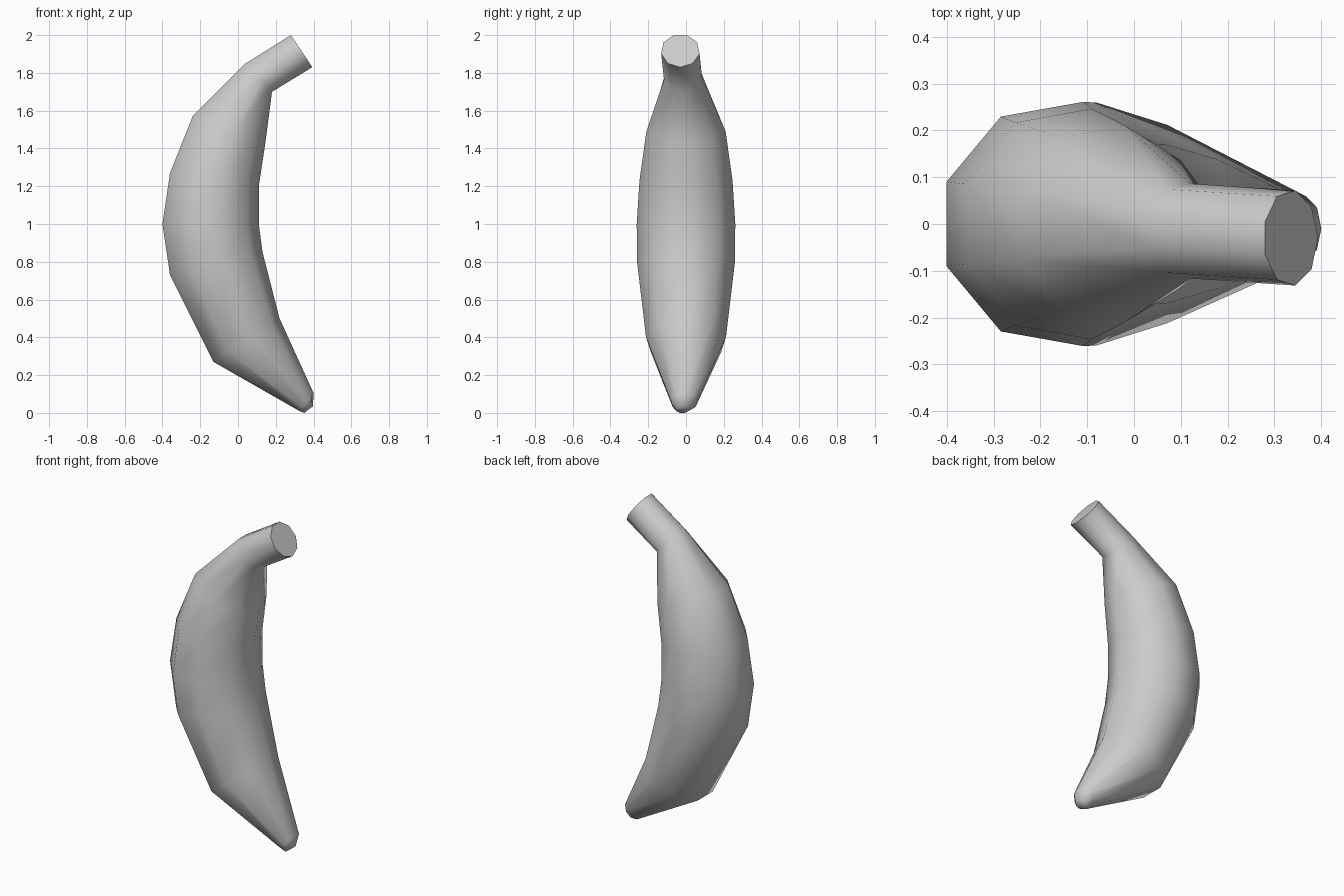
import bpy, bmesh, math
from mathutils import Vector

cube = bpy.data.objects.get("Cube")
if cube:
    bpy.data.objects.remove(cube, do_unlink=True)

grey = bpy.data.materials.new("light grey")
grey.use_nodes = True
colour = (0.6, 0.6, 0.6, 1)
grey.diffuse_color = colour
grey.node_tree.nodes["Principled BSDF"].inputs["Base Color"].default_value = colour

SIDES = 9
# Cross-sections: outer x, z, inner x, z, radius in y, shift in y
RINGS = [
    (0.35, 0.0, 0.397, 0.035, 0.035, -0.02),
    (0.325, 0.01, 0.4, 0.105, 0.07, -0.01),
    (-0.13, 0.27, 0.22, 0.50, 0.215, 0),
    (-0.36, 0.73, 0.13, 0.85, 0.263, 0),
    (-0.40, 1.00, 0.11, 1.00, 0.265, 0),
    (-0.36, 1.27, 0.11, 1.20, 0.25, 0),
    (-0.24, 1.57, 0.145, 1.43, 0.213, 0),
    (0.04, 1.85, 0.18, 1.70, 0.103, -0.015),
    (0.28, 2.00, 0.393, 1.83, 0.103, -0.03),
]


def add_ring(bm, ox, oz, ix, iz, radius, shift):
    """Nine-sided ring with a corner on the inner curve and a flat on the outer."""
    outer, inner = Vector((ox, 0, oz)), Vector((ix, 0, iz))
    flat = math.cos(math.pi / SIDES)
    axis = (inner - outer) / (1 + flat)
    centre = inner - axis + Vector((0, shift, 0))
    verts = []
    for i in range(SIDES):
        a = math.tau * i / SIDES
        verts.append(bm.verts.new(centre + axis * math.cos(a)
                                  + Vector((0, radius * math.sin(a), 0))))
    return verts


# Curved fruit with its stem, lofted from tip to stem end
bm = bmesh.new()
loops = [add_ring(bm, *r) for r in RINGS]
for low, high in zip(loops, loops[1:]):
    for i in range(SIDES):
        j = (i + 1) % SIDES
        bm.faces.new((low[i], low[j], high[j], high[i]))
bm.faces.new(loops[0][::-1])
bm.faces.new(loops[-1])
bmesh.ops.recalc_face_normals(bm, faces=bm.faces)

mesh = bpy.data.meshes.new("banana")
bm.to_mesh(mesh)
bm.free()
mesh.materials.append(grey)
banana = bpy.data.objects.new("banana", mesh)
bpy.context.collection.objects.link(banana)

bpy.ops.object.select_all(action='DESELECT')
banana.select_set(True)
bpy.context.view_layer.objects.active = banana
bpy.ops.object.shade_smooth_by_angle(angle=math.radians(65))
